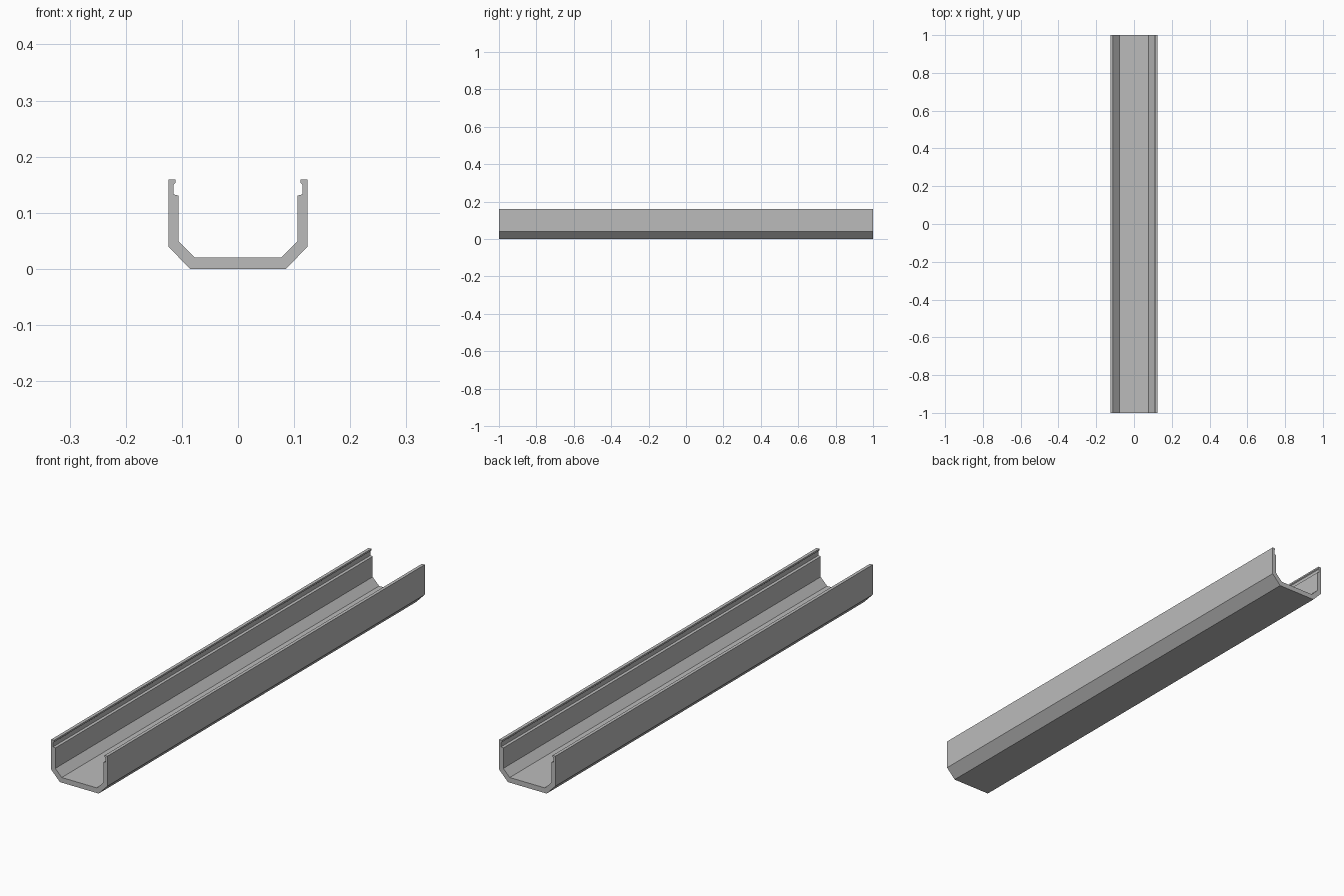
import bpy
import bmesh

# Remove the default object
cube = bpy.data.objects.get("Cube")
if cube:
    bpy.data.objects.remove(cube, do_unlink=True)

LENGTH = 2.0

# Plain grey material
grey = bpy.data.materials.new("light grey")
grey.use_nodes = True
colour = (0.5, 0.5, 0.5, 1.0)
grey.diffuse_color = colour
grey.node_tree.nodes["Principled BSDF"].inputs["Base Color"].default_value = colour

# Half cross-section (x, z): underside, outer wall, rim lip, cover groove, inner wall, floor
half_profile = [
    (0.0855, 0.0), (0.1243, 0.04), (0.1243, 0.1595), (0.1115, 0.1595),
    (0.1115, 0.153), (0.115, 0.150), (0.115, 0.133), (0.106, 0.1305),
    (0.106, 0.049), (0.0775, 0.0205),
]
profile = half_profile + [(-x, z) for x, z in reversed(half_profile)]

# Channel: fill the mirrored cross-section and extrude it along its length
bm = bmesh.new()
end = bm.faces.new([bm.verts.new((x, -LENGTH / 2, z)) for x, z in profile])
extruded = bmesh.ops.extrude_face_region(bm, geom=[end], use_keep_orig=True)
far_verts = [g for g in extruded["geom"] if isinstance(g, bmesh.types.BMVert)]
bmesh.ops.translate(bm, verts=far_verts, vec=(0, LENGTH, 0))
bmesh.ops.recalc_face_normals(bm, faces=bm.faces)

mesh = bpy.data.meshes.new("drain_channel")
bm.to_mesh(mesh)
bm.free()
mesh.materials.append(grey)
channel = bpy.data.objects.new("drain_channel", mesh)
bpy.context.collection.objects.link(channel)
